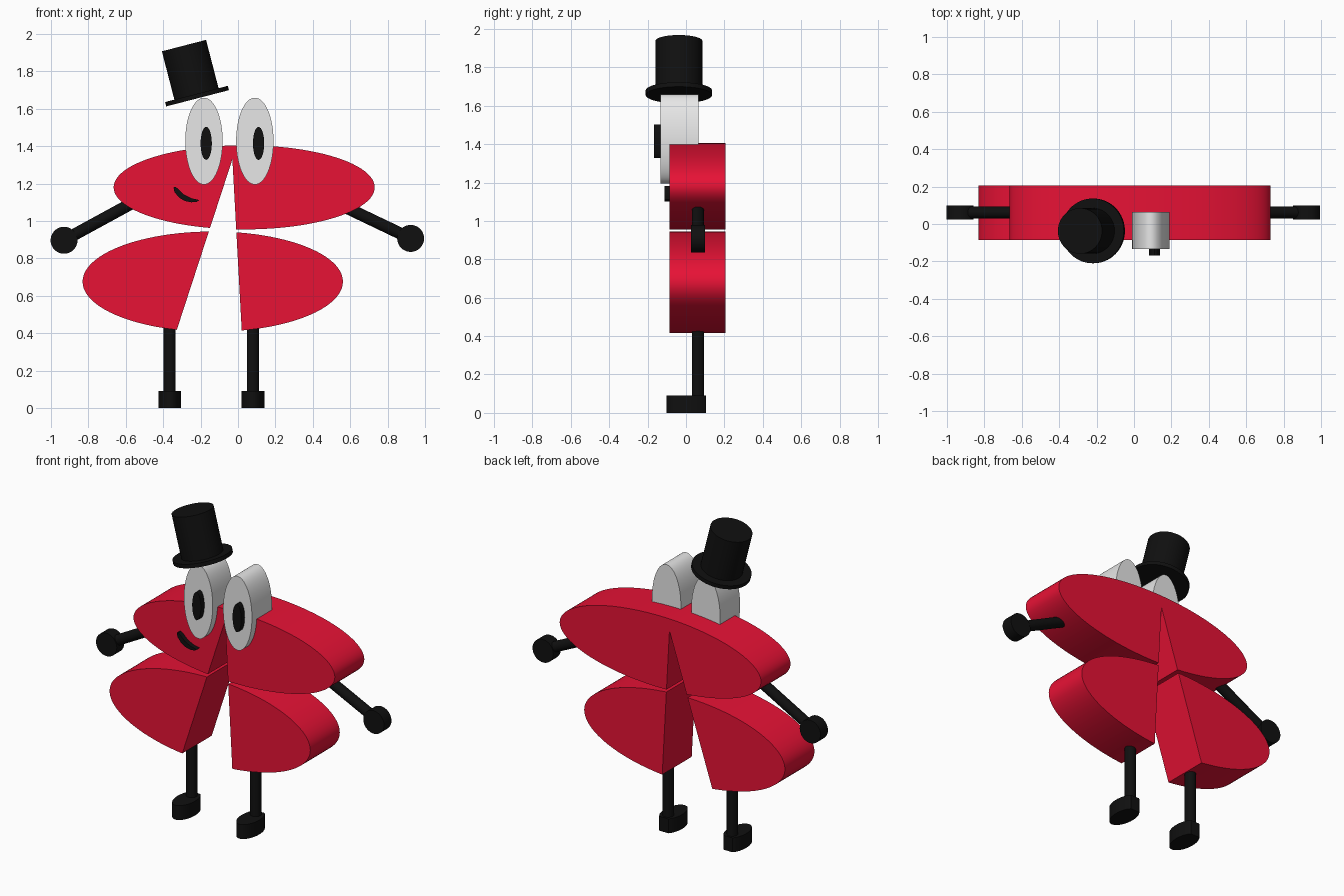
import bpy
import math
from mathutils import Vector

if "Cube" in bpy.data.objects:
    bpy.data.objects.remove(bpy.data.objects["Cube"], do_unlink=True)


def material(name, r, g, b):
    m = bpy.data.materials.new(name)
    m.use_nodes = True
    m.diffuse_color = (r, g, b, 1)
    m.node_tree.nodes["Principled BSDF"].inputs["Base Color"].default_value = (r, g, b, 1)
    return m


RED = material("red", 0.8, 0.006, 0.036)
WHITE = material("eye_white", 0.8, 0.8, 0.8)
BLACK = material("black", 0.005, 0.005, 0.005)


def smooth(obj):
    bpy.ops.object.select_all(action='DESELECT')
    obj.select_set(True)
    bpy.context.view_layer.objects.active = obj
    bpy.ops.object.shade_smooth_by_angle(angle=math.radians(30))


def ellipse(cx, cy, rx, ry, n=64):
    angles = [2 * math.pi * i / n for i in range(n)]
    return [(cx + rx * math.cos(a), cy + ry * math.sin(a)) for a in angles]


def slab(name, outline, low, high, mat, flat=False):
    """Extrude an outline: an (x, z) one along y, or a flat (x, y) one along z."""
    n = len(outline)
    place = (lambda a, b, d: (a, b, d)) if flat else (lambda a, b, d: (a, d, b))
    verts = [place(a, b, d) for d in (low, high) for a, b in outline]
    faces = [list(range(n)), list(range(n, 2 * n))[::-1]]
    faces += [[i, i + n, (i + 1) % n + n, (i + 1) % n] for i in range(n)]
    if flat:
        faces = [f[::-1] for f in faces]
    mesh = bpy.data.meshes.new(name)
    mesh.from_pydata(verts, [], faces)
    mesh.materials.append(mat)
    obj = bpy.data.objects.new(name, mesh)
    bpy.context.collection.objects.link(obj)
    smooth(obj)
    return obj


def rod(name, start, end, radius, mat, sides=32):
    """Cylinder between two points."""
    a, b = Vector(start), Vector(end)
    bpy.ops.mesh.primitive_cylinder_add(vertices=sides, radius=radius,
                                        depth=(b - a).length, location=(a + b) / 2)
    obj = bpy.context.object
    obj.name = name
    obj.rotation_euler = (b - a).to_track_quat('Z', 'Y').to_euler()
    obj.data.materials.append(mat)
    smooth(obj)
    return obj


# Body: two thick ellipses split by a wedge from below
FRONT, BACK = -0.085, 0.207
wedge = slab("wedge_cutter", [(-0.03, 1.33), (-0.382, 0.25), (0.029, 0.25)], -0.5, 0.5, RED)
wedge.hide_render = True
for name, outline in (("upper_body", ellipse(0.033, 1.18, 0.698, 0.225, 96)),
                      ("lower_body", ellipse(-0.135, 0.676, 0.696, 0.268, 96))):
    body = slab(name, outline, FRONT, BACK, RED)
    cut = body.modifiers.new("notch", 'BOOLEAN')
    cut.operation = 'DIFFERENCE'
    cut.solver = 'EXACT'
    cut.object = wedge
    bpy.context.view_layer.objects.active = body
    bpy.ops.object.modifier_apply(modifier=cut.name)
    smooth(body)
bpy.data.objects.remove(wedge, do_unlink=True)

# Eyes and pupils
for side, eye_x, pupil_x in (("right", -0.182, -0.17), ("left", 0.09, 0.11)):
    slab(side + "_eye", ellipse(eye_x, 1.427, 0.1, 0.232), -0.133, 0.065, WHITE)
    slab(side + "_pupil", ellipse(pupil_x, 1.415, 0.03, 0.088, 32), -0.168, -0.13, BLACK)

# Crooked smile
slab("mouth", [(-0.345, 1.18), (-0.34, 1.155), (-0.315, 1.125), (-0.285, 1.107),
               (-0.25, 1.1), (-0.22, 1.102), (-0.207, 1.112), (-0.25, 1.122),
               (-0.29, 1.142), (-0.32, 1.172), (-0.335, 1.183)], -0.113, -0.08, BLACK)

# Arms with disc hands
LIMB_Y = 0.062
for side, hand, shoulder in (("right", (-0.93, 0.897), (-0.54, 1.11)),
                             ("left", (0.923, 0.907), (0.54, 1.09))):
    rod(side + "_arm", (hand[0], LIMB_Y, hand[1]), (shoulder[0], LIMB_Y, shoulder[1]), 0.032, BLACK)
    slab(side + "_hand", ellipse(hand[0], hand[1], 0.072, 0.072, 48),
         LIMB_Y - 0.037, LIMB_Y + 0.037, BLACK)

# Legs and feet, each foot an oval with a flattened heel
for side, x in (("right", -0.365), ("left", 0.08)):
    rod(side + "_leg", (x, LIMB_Y, 0.05), (x, LIMB_Y, 0.5), 0.032, BLACK)
    sole = [(a, min(b, 0.105)) for a, b in ellipse(x, 0.01, 0.061, 0.111, 48)]
    sole = [p for i, p in enumerate(sole)
            if not (p[1] == 0.105 and sole[i - 1][1] == 0.105 and sole[(i + 1) % 48][1] == 0.105)]
    slab(side + "_foot", sole, 0, 0.09, BLACK, flat=True)

# Tilted top hat
base = Vector((-0.217, -0.037, 1.66))
tilt = math.radians(14.5)
axis = Vector((-math.sin(tilt), 0, math.cos(tilt)))
rod("hat_brim", base - axis * 0.004, base + axis * 0.02, 0.173, BLACK, 64)
rod("hat_crown", base, base + axis * 0.287, 0.122, BLACK, 64)
